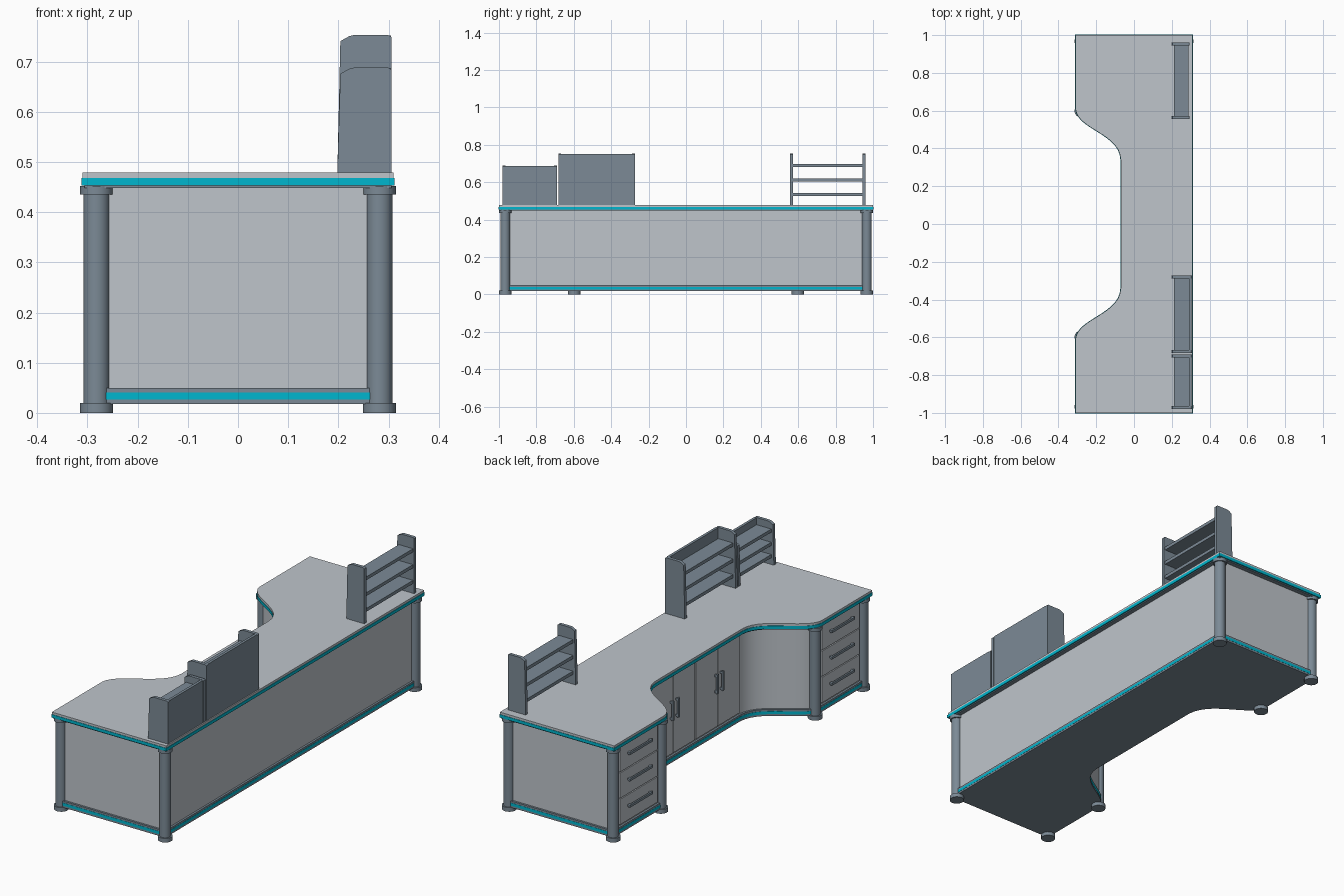
import bpy
import bmesh
import math
from mathutils import Vector

cube = bpy.data.objects.get("Cube")
if cube:
    bpy.data.objects.remove(cube, do_unlink=True)


def material(name, rgb):
    mat = bpy.data.materials.new(name)
    mat.use_nodes = True
    mat.diffuse_color = (*rgb, 1)
    mat.node_tree.nodes["Principled BSDF"].inputs["Base Color"].default_value = (*rgb, 1)
    return mat


PALE = material("pale grey", (0.52, 0.56, 0.60))
SLATE = material("slate grey", (0.20, 0.255, 0.305))
CYAN = material("cyan trim", (0.0, 0.47, 0.62))


def finish(name, bm, mat):
    bmesh.ops.recalc_face_normals(bm, faces=bm.faces)
    mesh = bpy.data.meshes.new(name)
    bm.to_mesh(mesh)
    bm.free()
    mesh.materials.append(mat)
    obj = bpy.data.objects.new(name, mesh)
    bpy.context.collection.objects.link(obj)
    return obj


def box(name, x, y, z, mat):
    bm = bmesh.new()
    bmesh.ops.create_cube(bm, size=1)
    for v in bm.verts:
        v.co = [lo + (c + 0.5) * (hi - lo) for c, (lo, hi) in zip(v.co, (x, y, z))]
    return finish(name, bm, mat)


def prism(name, points, shift, mat):
    bm = bmesh.new()
    face = bm.faces.new([bm.verts.new(p) for p in points])
    extruded = bmesh.ops.extrude_face_region(bm, geom=[face])["geom"]
    bmesh.ops.translate(bm, vec=shift, verts=[g for g in extruded if isinstance(g, bmesh.types.BMVert)])
    return finish(name, bm, mat)


def smooth(obj):
    bpy.ops.object.select_all(action="DESELECT")
    obj.select_set(True)
    bpy.context.view_layer.objects.active = obj
    bpy.ops.object.shade_smooth_by_angle(angle=math.radians(30))


# Plan outline: straight back, kneehole joined to the wings by S-curves
def s_curve(steps=14):
    a, b, c, d = [Vector(p) for p in ((-0.31, 0.61), (-0.30, 0.50), (-0.075, 0.48), (-0.07, 0.34))]
    for i in range(steps + 1):
        t = i / steps
        yield a * (1 - t) ** 3 + b * 3 * t * (1 - t) ** 2 + c * 3 * t * t * (1 - t) + d * t ** 3


half = [Vector((0.31, 1)), Vector((-0.31, 1))] + list(s_curve())
OUTLINE = half + [Vector((p.x, -p.y)) for p in reversed(half)]


def inset_outline(d):
    # counter-clockwise outline, mitred inwards
    result = []
    for i, p in enumerate(OUTLINE):
        e1 = (p - OUTLINE[i - 1]).normalized()
        e2 = (OUTLINE[(i + 1) % len(OUTLINE)] - p).normalized()
        n1, n2 = Vector((-e1.y, e1.x)), Vector((-e2.y, e2.x))
        result.append(p + (n1 + n2) * d / (1 + n1.dot(n2)))
    return result


def slab(name, inset, z0, z1, mat):
    points = [(p.x, p.y, z0) for p in inset_outline(inset)]
    smooth(prism(name, points, (0, 0, z1 - z0), mat))


# Stacked slabs: plinth, cabinet body and worktop
slab("plinth_lower", 0.016, 0.018, 0.027, SLATE)
slab("plinth_trim", 0.015, 0.027, 0.041, CYAN)
slab("plinth_upper", 0.016, 0.041, 0.05, SLATE)
slab("cabinet_body", 0.026, 0.05, 0.45, PALE)
slab("worktop_underside", 0.004, 0.448, 0.453, SLATE)
slab("worktop_trim", -0.002, 0.453, 0.468, CYAN)
slab("worktop", 0, 0.468, 0.479, PALE)


# Round posts with wider feet and collars
def post(x, y):
    bm = bmesh.new()
    for z0, z1, r in ((0, 0.02, 0.033), (0.02, 0.435, 0.026), (0.435, 0.452, 0.033)):
        verts = bmesh.ops.create_cone(bm, cap_ends=True, segments=24, radius1=r,
                                      radius2=r, depth=z1 - z0)["verts"]
        bmesh.ops.translate(bm, vec=(x, y, (z0 + z1) / 2), verts=verts)
    smooth(finish("post", bm, SLATE))


for side in (-1, 1):
    for x, y in ((0.282, 0.967), (-0.282, 0.967), (-0.282, 0.598)):
        post(x, side * y)

# Three drawers with bar handles in each wing
for side in (-1, 1):
    y = side * 0.783
    for i in range(3):
        z = 0.06 + i * 0.129
        box("drawer_front", (-0.292, -0.28), (y - 0.145, y + 0.145), (z, z + 0.124), PALE)
        box("drawer_handle", (-0.307, -0.299), (y - 0.09, y + 0.09), (z + 0.066, z + 0.078), SLATE)
        for end in (-0.08, 0.08):
            box("handle_foot", (-0.3, -0.29), (y + end - 0.006, y + end + 0.006),
                (z + 0.067, z + 0.077), SLATE)

# Two pairs of kneehole doors with upright handles
for centre in (-0.172, 0.172):
    for s in (-1, 1):
        mid = centre + s * 0.085
        box("door", (-0.052, -0.04), (mid - 0.083, mid + 0.083), (0.06, 0.442), PALE)
        h = centre + s * 0.022
        box("door_handle", (-0.069, -0.061), (h - 0.006, h + 0.006), (0.23, 0.325), SLATE)
        for z in (0.238, 0.317):
            box("handle_foot", (-0.062, -0.05), (h - 0.005, h + 0.005), (z - 0.005, z + 0.005), SLATE)


# Desktop shelf units: tapered side panels, shelves and optional back
def shelf_unit(y0, y1, top, depth_end, shelves, has_back):
    t = 0.016
    profile = [(0.198, 0.479), (0.204, top - 0.012), (0.222, top - 0.002), (0.23, top),
               (depth_end - 0.006, top), (depth_end, top - 0.004), (depth_end, 0.479)]
    for y in (y0, y1 - t):
        prism("shelf_side", [(x, y, z) for x, z in profile], (0, t, 0), SLATE)
    for z in shelves:
        box("shelf", (0.212, depth_end - 0.006), (y0 + t, y1 - t), (z - 0.008, z + 0.008), SLATE)
    if has_back:
        box("shelf_back", (depth_end - 0.014, depth_end - 0.001), (y0 + t, y1 - t),
            (0.479, top - 0.001), SLATE)


shelf_unit(-0.98, -0.69, 0.688, 0.306, (0.52, 0.58, 0.645), True)
shelf_unit(-0.683, -0.273, 0.753, 0.306, (0.535, 0.612, 0.69), True)
shelf_unit(0.557, 0.96, 0.753, 0.295, (0.535, 0.612, 0.69), False)
